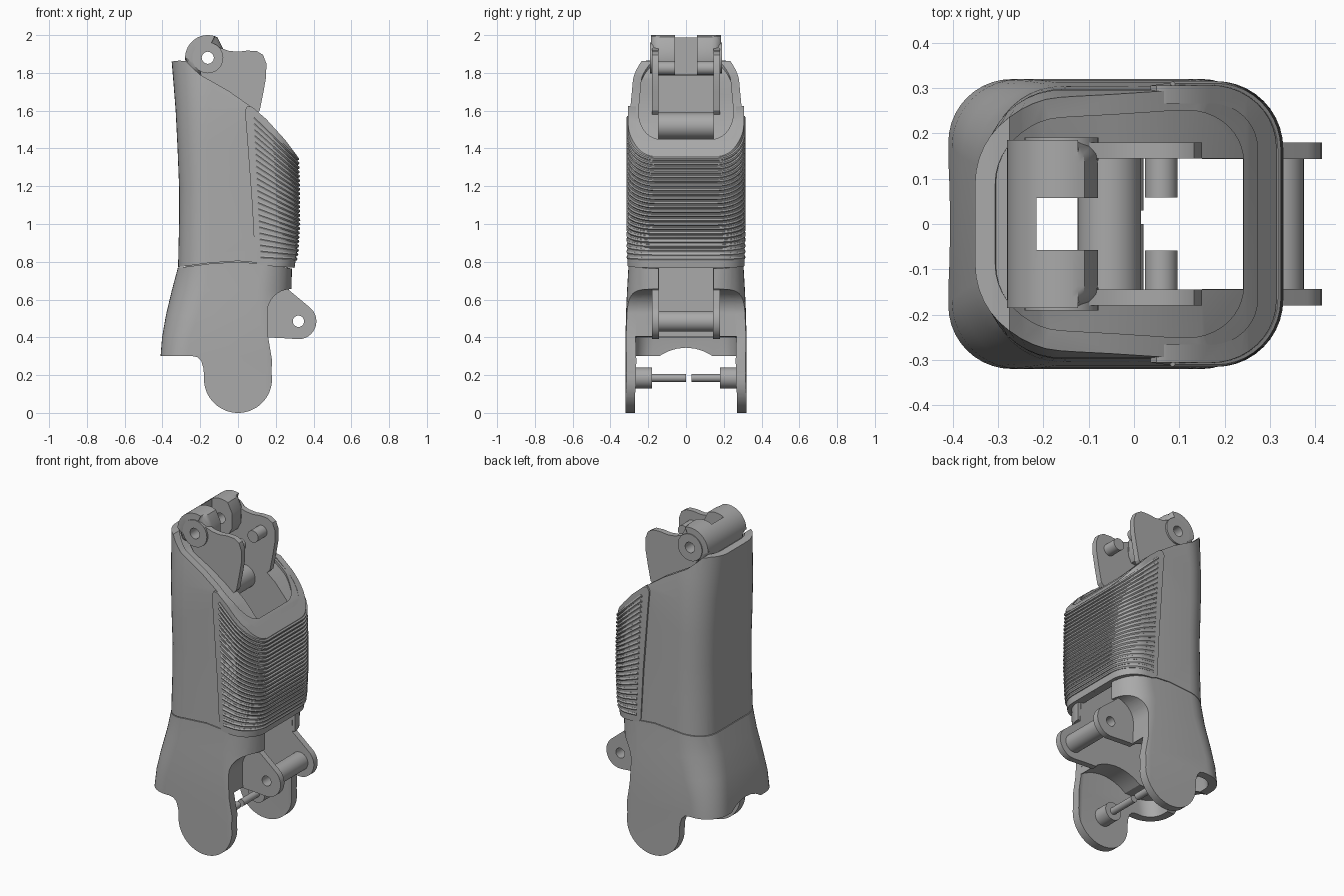
import bpy, bmesh
from math import sin, cos, radians

cube = bpy.data.objects.get("Cube")
if cube:
    bpy.data.objects.remove(cube, do_unlink=True)

GREY = bpy.data.materials.new("neutral grey")
GREY.use_nodes = True
GREY.diffuse_color = (0.4, 0.4, 0.4, 1)
GREY.node_tree.nodes["Principled BSDF"].inputs["Base Color"].default_value = (0.4, 0.4, 0.4, 1)


def add(name, bm):
    bmesh.ops.recalc_face_normals(bm, faces=bm.faces)
    mesh = bpy.data.meshes.new(name)
    bm.to_mesh(mesh)
    bm.free()
    obj = bpy.data.objects.new(name, mesh)
    bpy.context.collection.objects.link(obj)
    return obj


def arc(cx, cz, r, a0, a1, n=16):
    steps = [radians(a0 + (a1 - a0) * i / n) for i in range(n + 1)]
    return [(cx + r * cos(a), cz + r * sin(a)) for a in steps]


def prism(name, pts, y0, y1, bevel=0):
    """Side outline in x and z, extruded along y, with optional rounded ends."""
    bm = bmesh.new()
    a = [bm.verts.new((x, y0, z)) for x, z in pts]
    b = [bm.verts.new((x, y1, z)) for x, z in pts]
    caps = [bm.faces.new(a), bm.faces.new(b[::-1])]
    for i in range(len(pts)):
        j = (i + 1) % len(pts)
        bm.faces.new((a[i], b[i], b[j], a[j]))
    if bevel:
        edges = [e for f in caps for e in f.edges]
        bmesh.ops.bevel(bm, geom=edges, offset=bevel, segments=4, profile=0.5, affect='EDGES')
    return add(name, bm)


def rod(name, x, z, r, y0, y1):
    return prism(name, arc(x, z, r, 0, 360, 32)[:-1], y0, y1)


def box(name, x0, x1, y, z0, z1):
    return prism(name, [(x0, z0), (x1, z0), (x1, z1), (x0, z1)], -y, y)


def ring(x0, x1, hy, r, inset=0):
    """Rounded rectangle in x and y."""
    x0, x1, hy, r = x0 + inset, x1 - inset, hy - inset, r - inset
    pts = []
    for k, (cx, cy) in enumerate([(x1 - r, hy - r), (x0 + r, hy - r),
                                  (x0 + r, r - hy), (x1 - r, r - hy)]):
        pts += arc(cx, cy, r, 90 * k, 90 * k + 90, 10)
    return pts


def loft(name, sections, inset=0, wall=0):
    """Stack of rounded rectangles: solid, or a tube when wall is given."""
    bm = bmesh.new()

    def skin(g):
        rows = [[bm.verts.new((x, y, s[0])) for x, y in ring(*s[1:], g)] for s in sections]
        for a, b in zip(rows, rows[1:]):
            bridge(a, b)
        return rows[0], rows[-1]

    def bridge(a, b):
        for i in range(len(a)):
            j = (i + 1) % len(a)
            bm.faces.new((a[i], a[j], b[j], b[i]))

    low, high = skin(inset)
    if wall:
        low2, high2 = skin(inset + wall)
        bridge(low, low2)
        bridge(high, high2)
    else:
        bm.faces.new(low)
        bm.faces.new(high)
    return add(name, bm)


def bake(obj):
    bpy.context.view_layer.update()
    dg = bpy.context.evaluated_depsgraph_get()
    return bpy.data.meshes.new_from_object(obj.evaluated_get(dg))


def cut(obj, cutter, op='DIFFERENCE'):
    mod = obj.modifiers.new("cut", 'BOOLEAN')
    mod.operation, mod.object, mod.solver = op, cutter, 'EXACT'
    mesh = bake(obj)
    obj.modifiers.clear()
    obj.data = mesh
    bpy.data.objects.remove(cutter, do_unlink=True)


def keep(obj, outline):
    cut(obj, prism("cutter", outline, -0.6, 0.6), 'INTERSECT')


before = set(bpy.data.objects)
R = 0.14
SLEEVE = [(0.74, -0.318, 0.285, 0.305, 0.16), (1.0, -0.312, 0.288, 0.301, 0.16),
          (1.2, -0.312, 0.288, 0.299, 0.16), (1.4, -0.32, 0.288, 0.298, 0.16),
          (1.6, -0.33, 0.285, 0.296, 0.17), (1.75, -0.342, 0.282, 0.282, 0.18),
          (1.92, -0.356, 0.28, 0.262, 0.18)]
CUFF = [(-0.02, -0.41, 0.285, 0.32, 0.13), (0.3, -0.41, 0.285, 0.32, 0.14),
        (0.4, -0.402, 0.285, 0.32, 0.15), (0.52, -0.381, 0.285, 0.318, 0.17),
        (0.65, -0.35, 0.285, 0.312, 0.18), (0.77, -0.318, 0.285, 0.305, 0.16),
        (0.84, -0.315, 0.285, 0.303, 0.16)]
PAD = [(0.74, -0.2, 0.295, 0.309, R), (0.86, -0.2, 0.313, 0.31, R),
       (1.0, -0.2, 0.321, 0.31, R), (1.2, -0.2, 0.321, 0.31, R),
       (1.4, -0.2, 0.313, 0.308, R), (1.7, -0.2, 0.3, 0.305, R)]
SEAM = [(-0.5, 0.76), (-0.3, 0.77), (-0.15, 0.79), (0, 0.8), (0.15, 0.787), (0.28, 0.765), (0.5, 0.765)]
SLOPE = [(0.5, 1.1), (0.32, 1.34), (0.25, 1.44), (0.15, 1.555), (0.05, 1.635), (-0.05, 1.705),
         (-0.2, 1.79), (-0.245, 1.83), (-0.275, 1.862), (-0.31, 1.865), (-0.5, 1.845)]
NOTCH = arc(0.28, 0.53, 0.125, 90, 180)

# Outer sleeve with sloping rim
sleeve = loft("sleeve", SLEEVE, wall=0.045)
keep(sleeve, [(x, z + 0.004) for x, z in SEAM] + SLOPE)

# Flared cuff with two round side lobes
cuff = loft("lower_cuff", CUFF, wall=0.05)
keep(cuff, SEAM + [(0.5, 0.655)] + NOTCH + [(0.16, 0.4), (0.18, 0.28)]
     + arc(0, 0.18, 0.18, 10, -180, 40)
     + [(-0.182, 0.235), (-0.195, 0.275), (-0.215, 0.295), (-0.24, 0.3), (-0.5, 0.3)])
cut(cuff, box("cutter", 0.1, 0.5, 0.145, 0.3, 0.9))
scallop = rod("cutter", 0, 0, 0.245, -0.3, 0.3)
scallop.rotation_euler.z = radians(90)
scallop.location = (-0.4, 0, 0.1)
cut(cuff, scallop)

# Inner core with a channel through it and a round hollow underneath
core = loft("inner_core", CUFF[1:6] + SLEEVE[1:], inset=0.04)
keep(core, NOTCH[::-1] + [(0.5, 0.655)] + [(x, z - 0.018) for x, z in SLOPE]
     + [(-0.5, 0.4)] + arc(0, 0.185, 0.27, 127, 54))
cut(core, box("cutter", -0.215, 0.5, 0.145, 0.2, 2.2))

# Grip pad on the palm side
pad = loft("grip_pad", PAD, wall=0.04)
keep(pad, [(0.09, 0.81), (0.1, 0.79), (0.13, 0.78), (0.3, 0.768), (0.5, 0.768), (0.5, 1.1),
           (0.325, 1.345), (0.25, 1.445), (0.15, 1.555), (0.075, 1.62), (0.05, 1.625),
           (0.036, 1.6), (0.045, 1.5), (0.075, 1.1)])

# Ribs wrapped around the pad, fanning out toward the sides
curve = bpy.data.curves.new("rib_curve", 'CURVE')
curve.dimensions = '3D'
curve.bevel_depth = 0.0095
curve.bevel_resolution = 1
curve.use_fill_caps = True
RIBS = 24
for i in range(RIBS):
    t = i / (RIBS - 1)
    z_side, z_front = 0.825 + 0.74 * t, 0.815 + 0.53 * t
    xs = 0.12 - 0.035 * t
    a, b = next((p, q) for p, q in zip(PAD, PAD[1:]) if p[0] <= z_front <= q[0])
    f = (z_front - a[0]) / (b[0] - a[0])
    x1, hy = a[2] + f * (b[2] - a[2]), 0.306
    half = [(xs, hy), ((xs + x1 - R) / 2, hy)] + arc(x1 - R, hy - R, R, 90, 0, 10)
    path = half + [(x, -y) for x, y in half[::-1]]
    spline = curve.splines.new('POLY')
    spline.points.add(len(path) - 1)
    for p, (x, y) in zip(spline.points, path):
        p.co = (x, y, z_side + (z_front - z_side) * (x - xs) / (x1 - xs), 1)
temp = bpy.data.objects.new("rib_curve", curve)
bpy.context.collection.objects.link(temp)
ribs = bpy.data.objects.new("grip_ribs", bake(temp))
bpy.context.collection.objects.link(ribs)
bpy.data.objects.remove(temp, do_unlink=True)

# Top knuckle with rounded ends, slotted in the middle
knuckle = prism("top_knuckle", arc(-0.16, 1.88, 0.12, 65, 180)
                + [(-0.275, 1.8), (-0.2, 1.79), (-0.1, 1.8), (-0.08, 1.84), (-0.08, 1.93)],
                -0.186, 0.186, bevel=0.05)
cut(knuckle, box("cutter", -0.215, 0.1, 0.057, 1.6, 2.2))
cut(knuckle, rod("cutter", -0.16, 1.88, 0.032, -0.3, 0.3))

# Paired plates, bosses and pins
TOP_PLATE = [(-0.1, 1.935), (-0.05, 1.917), (0, 1.912), (0.05, 1.918), (0.1, 1.915), (0.133, 1.895),
             (0.15, 1.85), (0.149, 1.78), (0.135, 1.7), (0.115, 1.6), (0.02, 1.5),
             (-0.055, 1.45), (-0.12, 1.52), (-0.13, 1.68), (-0.2, 1.8), (-0.18, 1.9)]
LUG = [(0.15, 0.4), (0.25, 0.395)] + arc(0.32, 0.485, 0.095, -90, 48) \
    + [(0.27, 0.65), (0.265, 0.77), (0.2, 0.77), (0.15, 0.6)]
for side, s in (("left", 1), ("right", -1)):
    plate = prism("top_plate_" + side, TOP_PLATE, s * 0.145, s * 0.18)
    boss = rod("top_boss_" + side, -0.16, 1.88, 0.082, s * 0.14, s * 0.191)
    lug = prism("lower_lug_" + side, LUG, s * 0.143, s * 0.18)
    for obj in (plate, boss):
        cut(obj, rod("cutter", -0.16, 1.88, 0.032, -0.3, 0.3))
    cut(lug, rod("cutter", 0.32, 0.485, 0.03, -0.3, 0.3))
    rod("top_pin_" + side, 0.06, 1.825, 0.036, s * 0.058, s * 0.15)
    rod("lobe_boss_" + side, 0, 0.185, 0.055, s * 0.18, s * 0.275)
    rod("lobe_pin_" + side, 0, 0.185, 0.021, s * 0.03 if s > 0 else 0.0, s * 0.19)

# Cross bars between the plates
rod("upper_cross_bar", -0.055, 1.52, 0.07, -0.147, 0.147)
bar = rod("lower_cross_bar", 0.32, 0.485, 0.055, -0.146, 0.146)
cut(bar, rod("cutter", 0.32, 0.485, 0.03, -0.3, 0.3))

# Shading and colour
for obj in set(bpy.data.objects) - before:
    mesh = obj.data
    mesh.materials.clear()
    mesh.materials.append(GREY)
    mesh.shade_smooth()
    mesh.set_sharp_from_angle(angle=radians(30))
